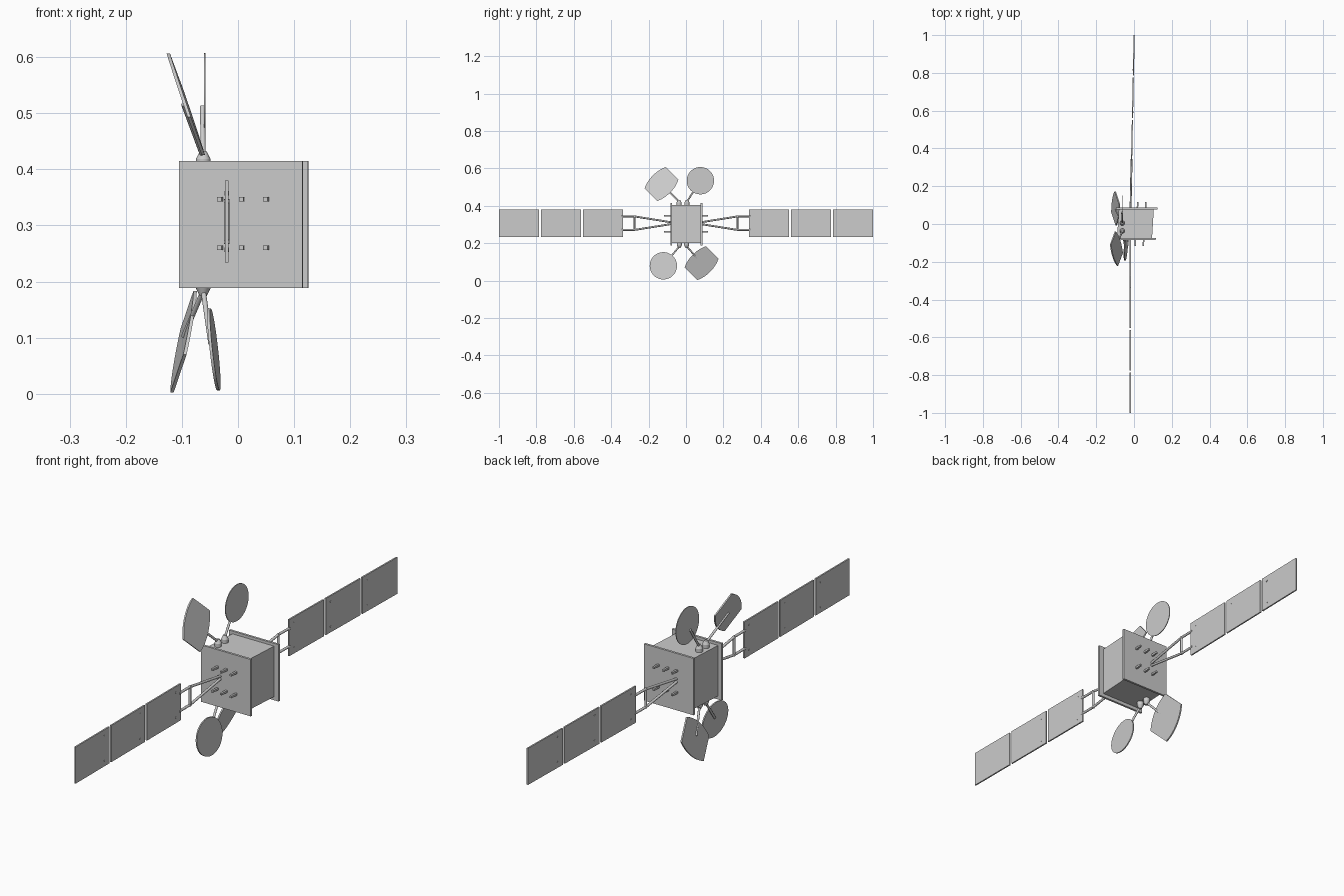
import bpy, bmesh, math
from mathutils import Vector

if "Cube" in bpy.data.objects:
    bpy.data.objects.remove(bpy.data.objects["Cube"])


def smooth(ob):
    bpy.ops.object.select_all(action='DESELECT')
    ob.select_set(True)
    bpy.context.view_layer.objects.active = ob
    bpy.ops.object.shade_smooth_by_angle(angle=math.radians(35))


def box(name, lo, hi, shear=0.0):
    """Axis-aligned box; shear slides x along y."""
    lo, hi = Vector(lo), Vector(hi)
    bm = bmesh.new()
    bmesh.ops.create_cube(bm, size=1)
    for v in bm.verts:
        v.co = (lo + hi) / 2 + v.co * (hi - lo)
        v.co.x += shear * v.co.y
    return finish(name, bm)


def finish(name, bm):
    bmesh.ops.recalc_face_normals(bm, faces=bm.faces)
    me = bpy.data.meshes.new(name)
    bm.to_mesh(me)
    bm.free()
    ob = bpy.data.objects.new(name, me)
    bpy.context.collection.objects.link(ob)
    return ob


def rod(name, a, b, r1, r2=None, sides=16):
    """Round bar or cone from point a to point b."""
    a, b = Vector(a), Vector(b)
    d = b - a
    bpy.ops.mesh.primitive_cone_add(vertices=sides, radius1=r1, radius2=r1 if r2 is None else r2,
                                    depth=d.length, location=(a + b) / 2,
                                    rotation=d.to_track_quat('Z', 'Y').to_euler())
    ob = bpy.context.object
    ob.name = name
    smooth(ob)
    return ob


def dish(name, centre, outline, slope_y, slope_z, thick):
    """Thin reflector: a y-z outline laid on a tilted plane and thickened in x."""
    c = Vector(centre)
    bm = bmesh.new()
    face = bm.faces.new([bm.verts.new(c + Vector((slope_y * y + slope_z * z - thick / 2, y, z)))
                         for y, z in outline])
    ext = bmesh.ops.extrude_face_region(bm, geom=[face])
    for v in ext['geom']:
        if isinstance(v, bmesh.types.BMVert):
            v.co.x += thick
    ob = finish(name, bm)
    smooth(ob)
    return ob


# Body: box between two overhanging equipment plates
SHEAR = 0.06
box("body", (-0.085, -0.078, 0.202), (0.100, 0.080, 0.404), SHEAR)
box("front_plate", (-0.100, -0.084, 0.188), (0.120, -0.075, 0.415), SHEAR)
box("back_plate", (-0.100, 0.078, 0.188), (0.120, 0.087, 0.415), SHEAR)

# Square pegs on both plates
for side in (-1, 1):
    for x in (-0.026, 0.013, 0.056):
        for z in (0.26, 0.347):
            y0, y1 = sorted((side * 0.08, side * 0.117))
            box("plate_peg", (x - 0.004, y0, z - 0.004), (x + 0.004, y1, z + 0.004), SHEAR)

# Solar wings: yoke of rods plus three panels; the back wing is slightly canted
ZC = 0.307
for side in (-1, 1):
    cant = 0.021 if side > 0 else 0.0

    def px(y):
        return -0.020 + cant * abs(y)

    for up in (-1, 1):
        z = ZC + up * 0.036
        inner = (px(0.08), side * 0.08, ZC + up * 0.005)
        knee = (px(0.275), side * 0.275, z)
        rod("yoke_arm", inner, knee, 0.005)
        rod("yoke_end", knee, (px(0.345), side * 0.345, z), 0.005)
    rod("yoke_crossbar", (px(0.275), side * 0.275, ZC - 0.04),
        (px(0.275), side * 0.275, ZC + 0.04), 0.005)
    for start in (0.337, 0.562, 0.787):
        y0, y1 = sorted((side * start, side * (start + 0.213)))
        box("solar_panel", (-0.023, y0, ZC - 0.073), (-0.017, y1, ZC + 0.073), side * cant)
        # Small fasteners near the panel corners
        for y, z in ((start + 0.03, 0.05), (start + 0.03, -0.05)):
            rod("panel_fastener", (px(y) - 0.004, side * y, ZC + z),
                (px(y) + 0.004, side * y, ZC + z), 0.004, sides=8)

# Dish outlines: a circle, and a wide oval clipped at both ends
N = 48
circle = [(0.073 * math.cos(i * math.tau / N), 0.073 * math.sin(i * math.tau / N)) for i in range(N)]
a0 = math.acos(0.08 / 0.118)
oval = []
for base in (a0, a0 + math.pi):
    for i in range(21):
        t = base + (math.pi - 2 * a0) * i / 20
        v, u = 0.118 * math.cos(t), 0.065 * math.sin(t)
        oval.append(((v - u) / math.sqrt(2), (v + u) / math.sqrt(2)))

# Name, mount y, side (top/bottom), centre, outline, slopes, thickness, arm reach
dishes = (
    ("upper_round_dish", 0.005, 1, (-0.0595, 0.077, 0.534), circle, 0.0, 0.0, 0.003, 0.8),
    ("upper_clipped_dish", -0.037, 1, (-0.093, -0.131, 0.516), oval, 0.02, -0.35, 0.006, 1.0),
    ("lower_round_dish", -0.035, -1, (-0.043, -0.121, 0.079), circle, 0.07, -0.11, 0.005, 0.9),
    ("lower_clipped_dish", 0.003, -1, (-0.097, 0.083, 0.093), oval, -0.09, 0.25, 0.006, 0.9),
)
for name, my, up, c, outline, sy, sz, th, reach in dishes:
    dish(name, c, outline, sy, sz, th)
    zb = 0.400 if up > 0 else 0.206
    rod("dish_mount", (-0.062, my, zb), (-0.062, my, zb + up * 0.018), 0.013)
    rod("dish_mount_cap", (-0.062, my, zb + up * 0.018), (-0.062, my, zb + up * 0.032), 0.013, 0.006)
    foot = Vector((-0.062, my, zb + up * 0.022))
    tip = foot.lerp(Vector(c) - Vector((0.004, 0, 0)), reach)
    rod("dish_arm", foot, tip, 0.0045)
